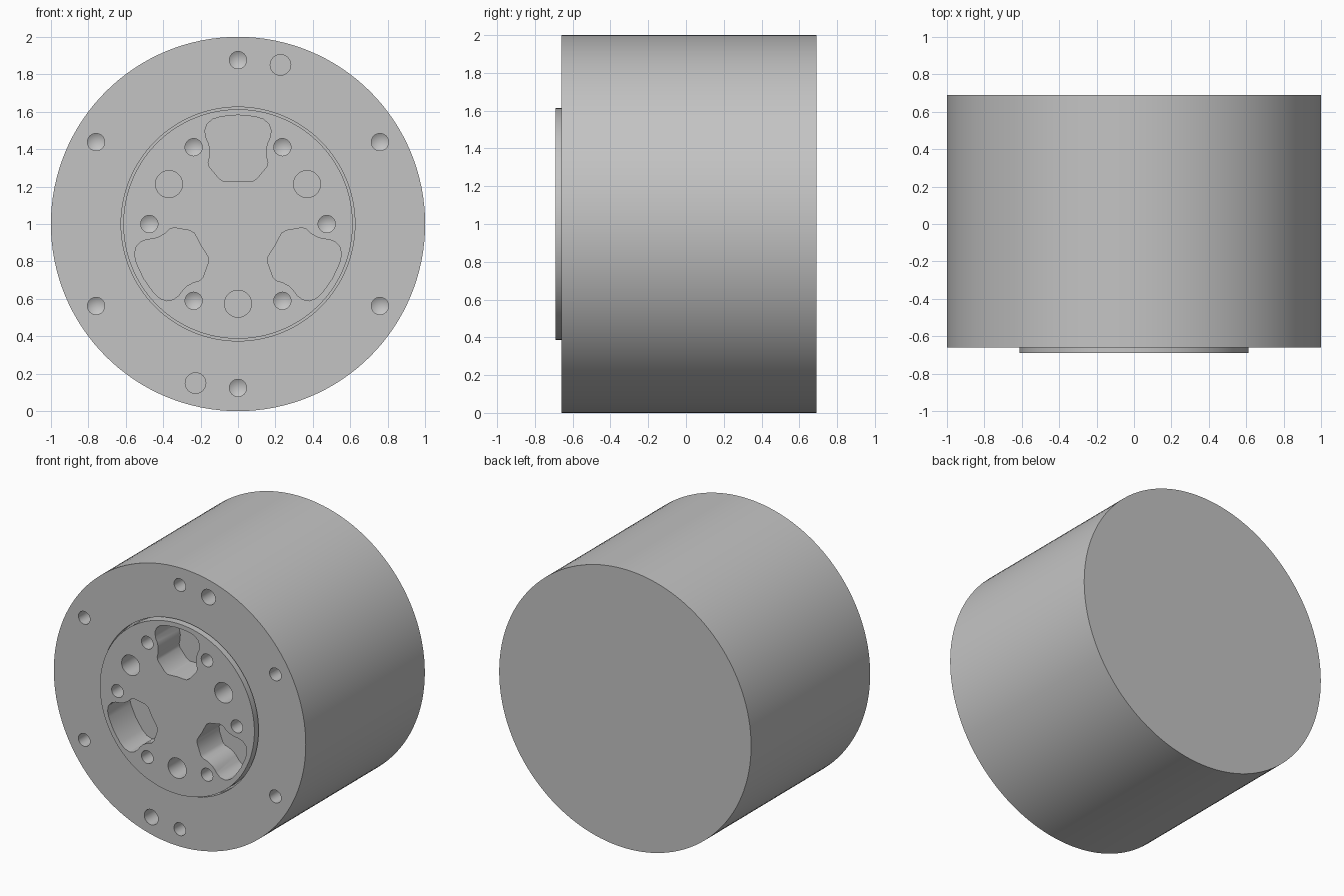
import bpy, bmesh
from math import pi, sin, cos, radians
from mathutils import Matrix, Vector

cube = bpy.data.objects.get("Cube")
if cube:
    bpy.data.objects.remove(cube, do_unlink=True)

metal = bpy.data.materials.new("grey metal")
metal.use_nodes = True
grey = (0.55, 0.55, 0.55, 1)
metal.diffuse_color = grey
metal.node_tree.nodes["Principled BSDF"].inputs["Base Color"].default_value = grey

FACE, HUB, BACK = -0.66, -0.69, 0.69   # y of flange face, hub face, rear face
CENTRE = Vector((0, 0, 1))


def finish(bm, name):
    bmesh.ops.recalc_face_normals(bm, faces=bm.faces)
    mesh = bpy.data.meshes.new(name)
    bm.to_mesh(mesh)
    bm.free()
    mesh.materials.append(metal)
    obj = bpy.data.objects.new(name, mesh)
    bpy.context.collection.objects.link(obj)
    return obj


def circle(radius, count, centre=(0, 0)):
    return [(centre[0] + radius * cos(2 * pi * i / count),
             centre[1] + radius * sin(2 * pi * i / count)) for i in range(count)]


def ring(bm, outline, y):
    return [bm.verts.new(CENTRE + Vector((x, y, z))) for x, z in outline]


def bridge(bm, a, b):
    for i in range(len(a)):
        j = (i + 1) % len(a)
        bm.faces.new((a[i], a[j], b[j], b[i]))


def polar(radius, degrees):
    a = radians(degrees)
    return radius * cos(a), radius * sin(a)


def add_cutter(bm, outline, top, floor, tip=0):
    """Prism sunk from the face, with an optional drill point."""
    a, b = ring(bm, outline, top - 0.1), ring(bm, outline, floor)
    bm.faces.new(a)
    bridge(bm, a, b)
    if tip:
        n = len(outline)
        mid = bm.verts.new(sum((v.co for v in b), Vector()) / n + Vector((0, tip, 0)))
        for i in range(n):
            bm.faces.new((b[i], b[(i + 1) % n], mid))
    else:
        bm.faces.new(b)


# Turned body: rear face, outer wall, flange, narrow groove, raised hub
bm = bmesh.new()
profile = [(1, BACK), (1, FACE), (0.625, FACE), (0.625, FACE + 0.05),
           (0.613, FACE + 0.05), (0.613, HUB)]
rings = [ring(bm, circle(r, 128), y) for r, y in profile]
for a, b in zip(rings, rings[1:]):
    bridge(bm, a, b)
bm.faces.new(rings[0])
bm.faces.new(rings[-1])
body = finish(bm, "actuator_body")

# Cutters for holes and pockets
bm = bmesh.new()
for k in range(6):
    add_cutter(bm, circle(0.046, 32, polar(0.876, 60 * k + 30)), FACE, FACE + 0.2, 0.028)
    add_cutter(bm, circle(0.046, 32, polar(0.474, 60 * k)), HUB, HUB + 0.2, 0.028)
for s in (1, -1):
    add_cutter(bm, circle(0.055, 32, (0.227 * s, 0.85 * s)), FACE, FACE + 0.2)
for k in range(3):
    add_cutter(bm, circle(0.072, 40, polar(0.426, 120 * k + 30)), HUB, HUB + 0.2)

# Three lobed pockets, mirrored about their own axis
half = [(0.09, 0.574), (0.135, 0.56), (0.165, 0.535), (0.177, 0.5), (0.172, 0.465),
        (0.157, 0.43), (0.15, 0.4), (0.151, 0.36), (0.159, 0.33), (0.153, 0.305),
        (0.1, 0.242), (0.075, 0.227), (0.04, 0.227)]
lobe = [(0, 0.582)] + half + [(0, 0.23)] + [(-x, z) for x, z in reversed(half)]
for k in range(3):
    turn = Matrix.Rotation(radians(120 * k), 2)
    add_cutter(bm, [tuple(turn @ Vector(p)) for p in lobe], HUB, HUB + 0.25)
cutter = finish(bm, "hole_cutter")
cutter.hide_render = True

# Cut, then smooth the round walls
mod = body.modifiers.new("holes", "BOOLEAN")
mod.operation = "DIFFERENCE"
mod.solver = "EXACT"
mod.object = cutter
bpy.ops.object.select_all(action="DESELECT")
bpy.context.view_layer.objects.active = body
body.select_set(True)
bpy.ops.object.modifier_apply(modifier=mod.name)
bpy.data.objects.remove(cutter, do_unlink=True)
bpy.ops.object.shade_smooth_by_angle(angle=radians(30))
